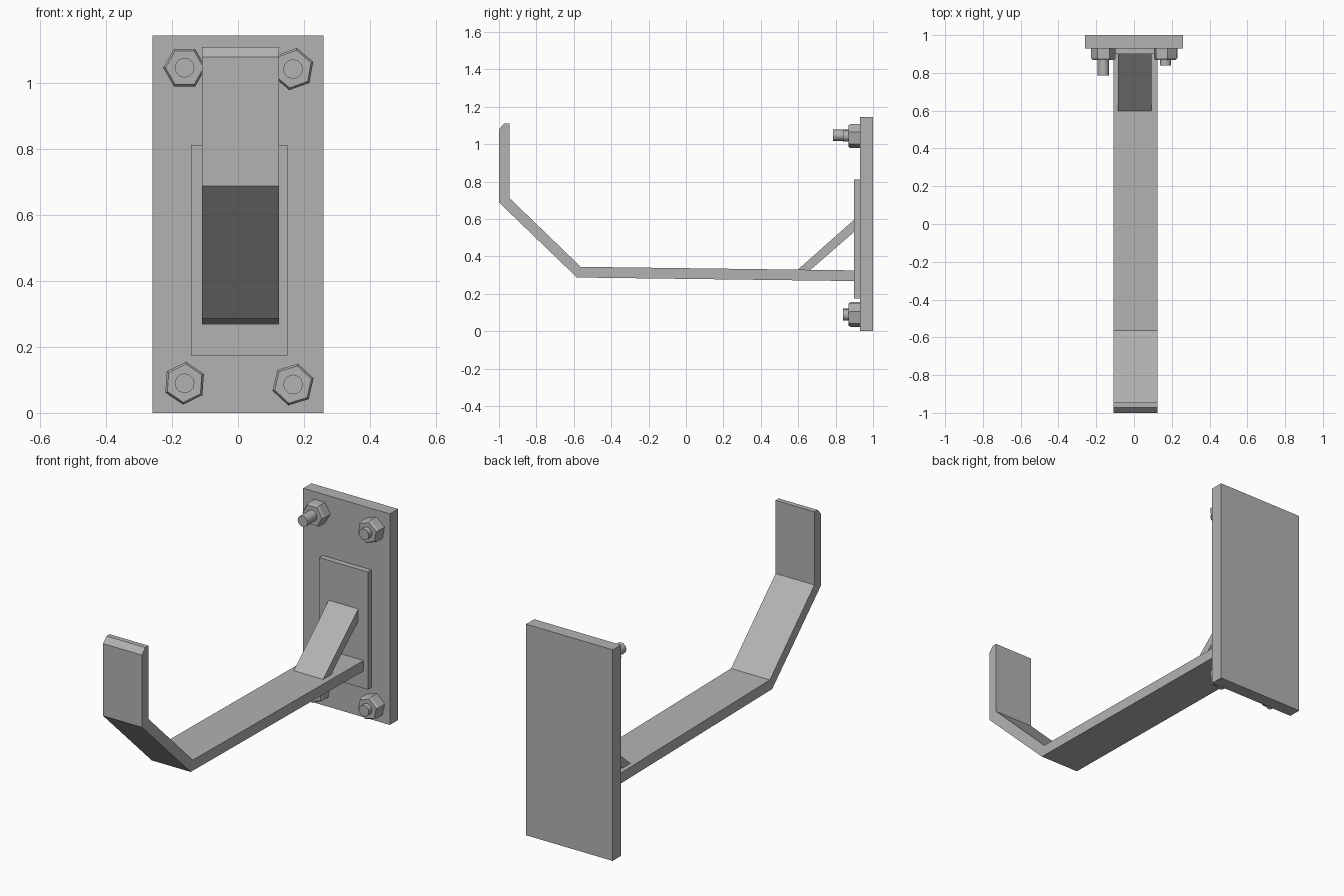
import bpy, bmesh, math

if "Cube" in bpy.data.objects:
    bpy.data.objects.remove(bpy.data.objects["Cube"])

# Darker steel grey for every part
steel = bpy.data.materials.new("steel_grey")
steel.diffuse_color = (0.45, 0.45, 0.45, 1)
steel.use_nodes = True
steel.node_tree.nodes["Principled BSDF"].inputs["Base Color"].default_value = steel.diffuse_color


def make_object(name, bm):
    bmesh.ops.recalc_face_normals(bm, faces=bm.faces)
    mesh = bpy.data.meshes.new(name)
    bm.to_mesh(mesh)
    bm.free()
    mesh.materials.append(steel)
    obj = bpy.data.objects.new(name, mesh)
    bpy.context.collection.objects.link(obj)
    return obj


def extrude_profile(name, points, x0, x1):
    """Extrude a (y, z) outline along x."""
    bm = bmesh.new()
    face = bm.faces.new([bm.verts.new((x0, y, z)) for y, z in points])
    new = bmesh.ops.extrude_face_region(bm, geom=[face])["geom"]
    verts = [v for v in new if isinstance(v, bmesh.types.BMVert)]
    bmesh.ops.translate(bm, verts=verts, vec=(x1 - x0, 0, 0))
    return make_object(name, bm)


def box(name, x0, x1, y0, y1, z0, z1):
    return extrude_profile(name, [(y0, z0), (y1, z0), (y1, z1), (y0, z1)], x0, x1)


def stacked_rings(name, cx, cz, sides, rings, turn=0):
    """Closed prism along y through (y, radius) rings."""
    bm = bmesh.new()
    loops = []
    for y, r in rings:
        angles = [math.radians(turn) + math.tau * i / sides for i in range(sides)]
        loops.append([bm.verts.new((cx + r * math.cos(a), y, cz + r * math.sin(a)))
                      for a in angles])
    for a, b in zip(loops, loops[1:]):
        for i in range(sides):
            j = (i + 1) % sides
            bm.faces.new((a[i], a[j], b[j], b[i]))
    bm.faces.new(loops[0])
    bm.faces.new(loops[-1])
    return make_object(name, bm)


# Wall plate and smaller mounting plate
box("wall_plate", -0.26, 0.26, 0.93, 1.0, 0.0, 1.145)
box("mounting_plate", -0.142, 0.15, 0.899, 0.93, 0.174, 0.812)

# Bent hook arm
extrude_profile("hook_arm", [
    (0.90, 0.268), (-0.583, 0.287), (-1.0, 0.688), (-1.0, 1.08), (-0.972, 1.11),
    (-0.945, 1.11), (-0.945, 0.713), (-0.563, 0.344), (0.90, 0.325)], -0.109, 0.124)

# Diagonal brace
extrude_profile("brace", [
    (0.595, 0.326), (0.663, 0.326), (0.90, 0.532), (0.90, 0.597)], -0.085, 0.092)

# Nuts and bolts: x, z, nut rotation, bolt tip
fasteners = [
    (-0.162, 1.047, 0, 0.785),
    (0.167, 1.043, 80, 0.84),
    (-0.162, 0.09, 86, 0.84),
    (0.167, 0.086, 77, 0.84),
]
for n, (x, z, turn, tip) in enumerate(fasteners, 1):
    stacked_rings(f"nut_{n}", x, z, 6,
                  [(0.868, 0.058), (0.88, 0.065), (0.93, 0.065)], turn)
    bolt = stacked_rings(f"bolt_{n}", x, z, 12, [(tip, 0.03), (0.93, 0.03)])
    bpy.ops.object.select_all(action='DESELECT')
    bolt.select_set(True)
    bpy.context.view_layer.objects.active = bolt
    bpy.ops.object.shade_smooth_by_angle(angle=math.radians(40))
